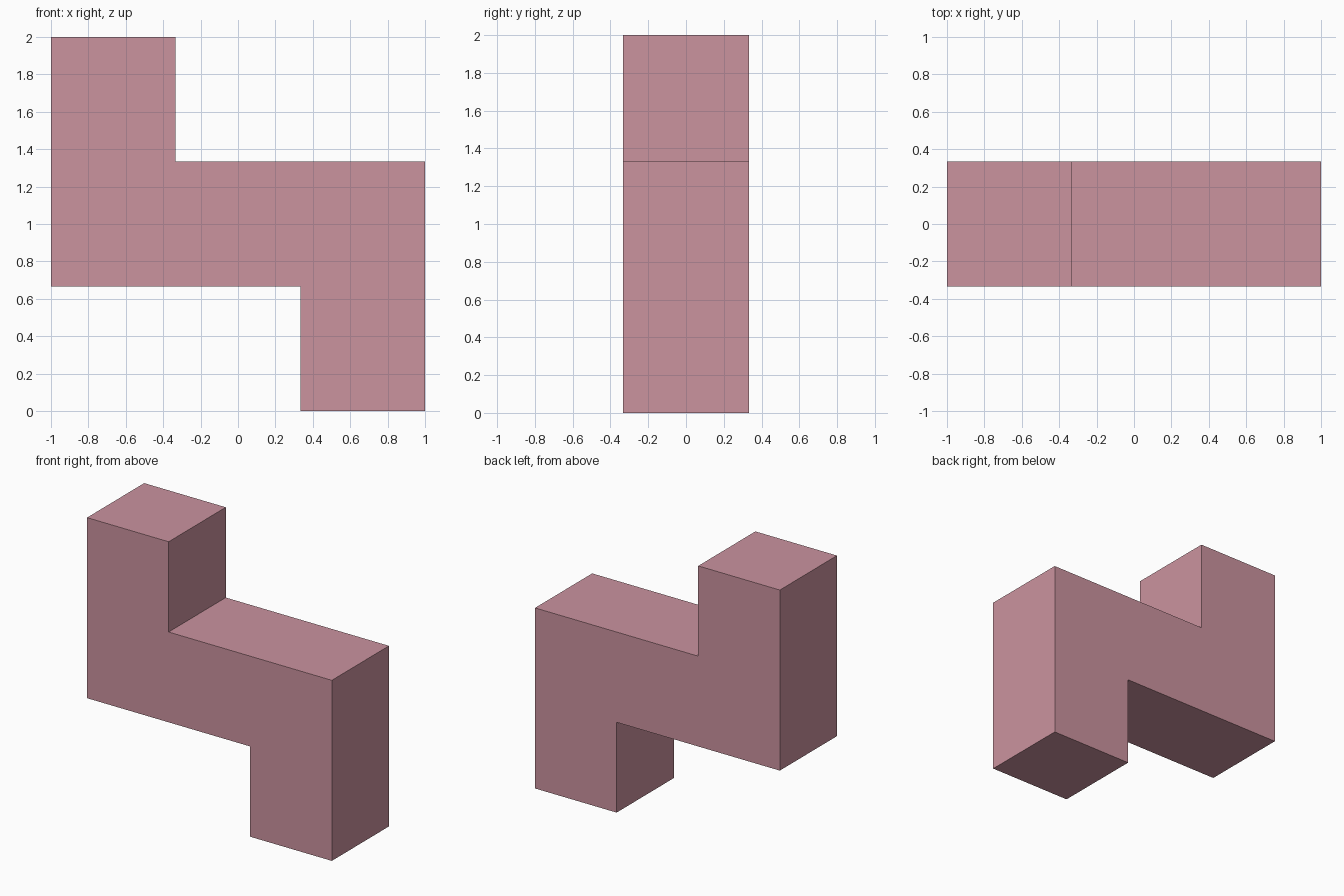
import bpy, bmesh
from mathutils import Vector

if "Cube" in bpy.data.objects:
    bpy.data.objects.remove(bpy.data.objects["Cube"])

U = 2 / 3  # side of one cube unit

pink = bpy.data.materials.new("dusty_pink")
pink.diffuse_color = (0.597, 0.292, 0.347, 1)
pink.use_nodes = True
pink.node_tree.nodes["Principled BSDF"].inputs["Base Color"].default_value = pink.diffuse_color

# Z-shaped front profile in cube units (x, z), extruded one unit deep
profile = [(-1.5, 3), (-1.5, 1), (0.5, 1), (0.5, 0),
           (1.5, 0), (1.5, 2), (-0.5, 2), (-0.5, 3)]

bm = bmesh.new()
front = bm.faces.new([bm.verts.new((x * U, -U / 2, z * U)) for x, z in profile])
ext = bmesh.ops.extrude_face_region(bm, geom=[front], use_keep_orig=True)
back = [v for v in ext["geom"] if isinstance(v, bmesh.types.BMVert)]
bmesh.ops.translate(bm, verts=back, vec=Vector((0, U, 0)))
bmesh.ops.recalc_face_normals(bm, faces=bm.faces)

mesh = bpy.data.meshes.new("z_block")
bm.to_mesh(mesh)
bm.free()
mesh.materials.append(pink)
block = bpy.data.objects.new("z_block", mesh)
bpy.context.collection.objects.link(block)
